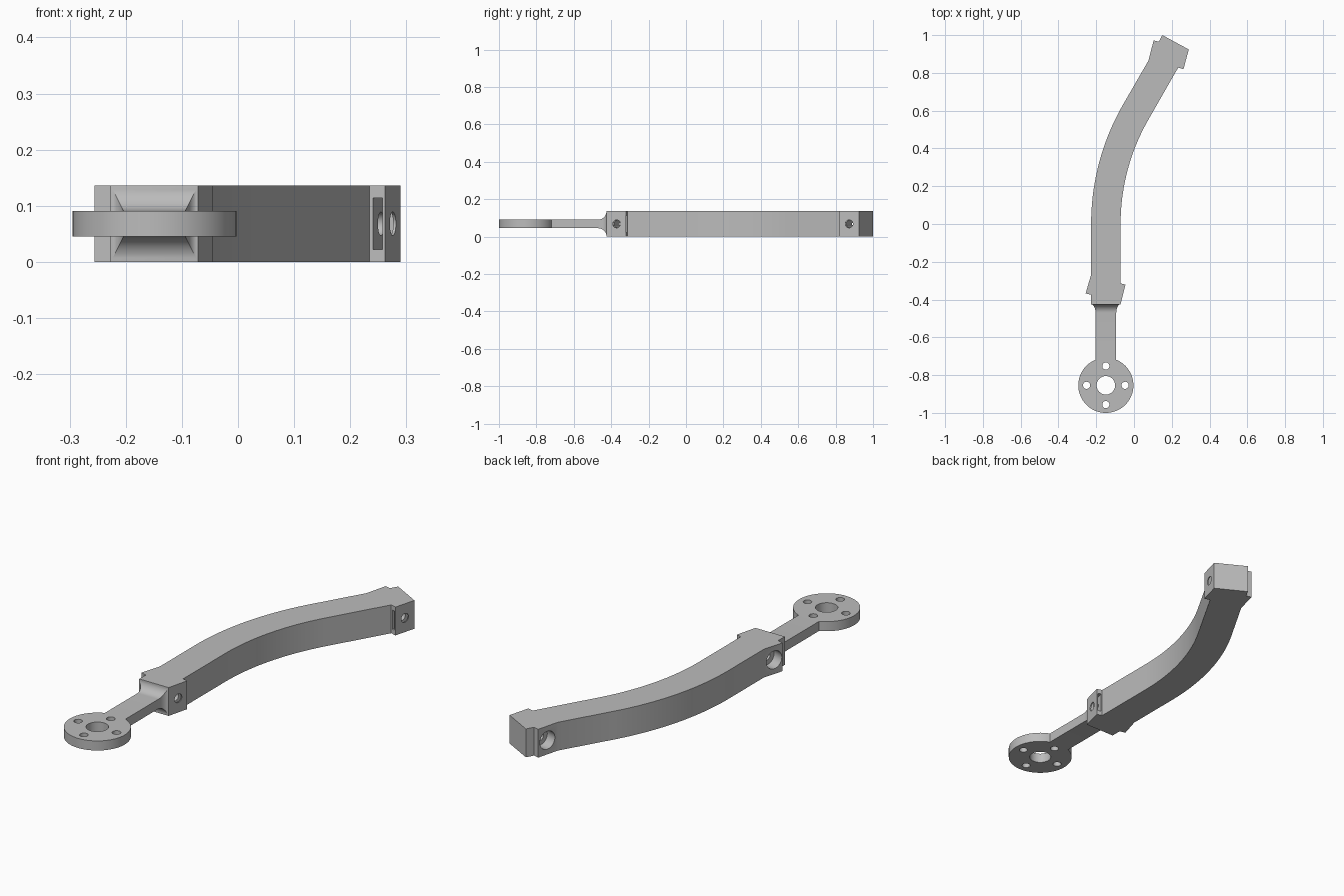
import bpy, bmesh
from math import sin, cos, pi, radians, sqrt
from mathutils import Matrix, Vector

cube = bpy.data.objects.get("Cube")
if cube:
    bpy.data.objects.remove(cube, do_unlink=True)

HEIGHT, MID = 0.136, 0.068
AXIS_X = -0.149                      # centre line of neck and ring
PLATE_LOW, PLATE_HIGH = 0.045, 0.091

grey = bpy.data.materials.new("plain grey")
grey.use_nodes = True
COLOUR = (0.5, 0.5, 0.5, 1)
grey.diffuse_color = COLOUR
grey.node_tree.nodes["Principled BSDF"].inputs["Base Color"].default_value = COLOUR


def finish(name, bm):
    bmesh.ops.recalc_face_normals(bm, faces=bm.faces)
    mesh = bpy.data.meshes.new(name)
    bm.to_mesh(mesh)
    bm.free()
    mesh.materials.append(grey)
    obj = bpy.data.objects.new(name, mesh)
    bpy.context.collection.objects.link(obj)
    return obj


def prism(name, outline, low, high):
    bm = bmesh.new()
    base = bm.faces.new([bm.verts.new((x, y, low)) for x, y in outline])
    top = bmesh.ops.extrude_face_region(bm, geom=[base])["geom"]
    bmesh.ops.translate(bm, vec=(0, 0, high - low),
                        verts=[v for v in top if isinstance(v, bmesh.types.BMVert)])
    return finish(name, bm)


def cylinder(name, radius, depth, matrix, sides=32):
    bm = bmesh.new()
    bmesh.ops.create_cone(bm, cap_ends=True, segments=sides, radius1=radius,
                          radius2=radius, depth=depth, matrix=matrix)
    return finish(name, bm)


def box(name, size, matrix):
    bm = bmesh.new()
    bmesh.ops.create_cube(bm, size=1, matrix=matrix @ Matrix.Diagonal((*size, 1)))
    return finish(name, bm)


def select(obj):
    bpy.ops.object.select_all(action='DESELECT')
    obj.select_set(True)
    bpy.context.view_layer.objects.active = obj


def cut(obj, cutters):
    for cutter in cutters:
        select(obj)
        mod = obj.modifiers.new("cut", 'BOOLEAN')
        mod.operation, mod.solver, mod.object = 'DIFFERENCE', 'EXACT', cutter
        bpy.ops.object.modifier_apply(modifier=mod.name)
        bpy.data.objects.remove(cutter, do_unlink=True)


def smooth(obj):
    select(obj)
    bpy.ops.object.shade_smooth_by_angle(angle=radians(25))


# Curved beam with a stepped clamp boss at each end
BEND, STEPS = Vector((1.04, 0.0)), 24


def arc(radius):
    return [(BEND.x - radius * cos(a), BEND.y + radius * sin(a))
            for a in (radians(30) * i / STEPS for i in range(STEPS + 1))]


right_side = [(-0.071, -0.425), (-0.045, -0.321), (-0.071, -0.314)] + arc(1.111)
far_end = [(0.234, 0.828), (0.262, 0.82), (0.29, 0.924), (0.15, 1.0),
           (0.131, 0.965), (0.104, 0.972), (0.076, 0.864)]
left_side = arc(1.267)[::-1] + [(-0.227, -0.268), (-0.256, -0.367),
                                (-0.227, -0.375), (-0.227, -0.425)]
beam = prism("curved_beam", right_side + far_end + left_side, 0, HEIGHT)

# Screw holes, counterbores and captive nut slots, tilted with the bosses
tilt = Matrix.Rotation(radians(-15), 4, 'Z')
lay = Matrix.Rotation(pi / 2, 4, 'Y')
for (x, y), side in (((-0.058, -0.371), 1), ((0.276, 0.872), -1)):
    frame = Matrix.Translation((x, y, MID)) @ tilt

    def at(u, v=0.0):
        return frame @ Matrix.Translation((u, v, 0))

    cut(beam, [
        cylinder("screw_cutter", 0.021, 0.5, at(-0.1) @ lay),
        cylinder("counterbore_cutter", 0.043, 0.1, at(-0.19) @ lay),
        box("nut_cutter", (0.017, 0.11, 0.092), at(-0.0135, side * 0.02)),
    ])
smooth(beam)

# Flat neck, flaring through a fillet into the beam
bm = bmesh.new()
half_t = (PLATE_HIGH - PLATE_LOW) / 2
sections = [(-0.42, 0.078, MID)]
for i in range(11):
    s = i / 10 * pi / 2
    sections.append((-0.425 - 0.045 * (1 - cos(s)), 0.055 + 0.023 * (1 - sin(s)),
                     half_t + (MID - half_t) * (1 - sin(s))))
sections.append((-0.72, 0.055, half_t))
rings = [[bm.verts.new((AXIS_X + sx * w, y, MID + sz * h))
          for sx, sz in ((-1, -1), (1, -1), (1, 1), (-1, 1))]
         for y, w, h in sections]
for a, b in zip(rings, rings[1:]):
    for k in range(4):
        n = (k + 1) % 4
        bm.faces.new((a[k], a[n], b[n], b[k]))
bm.faces.new(rings[0])
bm.faces.new(rings[-1])
smooth(finish("neck", bm))

# Round mounting plate with a centre bore and four bolt holes
centre = Vector((AXIS_X, -0.854, MID))
plate = cylinder("mounting_plate", 0.146, PLATE_HIGH - PLATE_LOW,
                 Matrix.Translation(centre), 64)
cutters = [cylinder("bore_cutter", 0.049, 0.2, Matrix.Translation(centre), 48)]
for k in range(4):
    offset = Vector((cos(k * pi / 2), sin(k * pi / 2), 0)) * 0.102
    cutters.append(cylinder("bolt_cutter", 0.019, 0.2,
                            Matrix.Translation(centre + offset)))
cut(plate, cutters)
smooth(plate)
